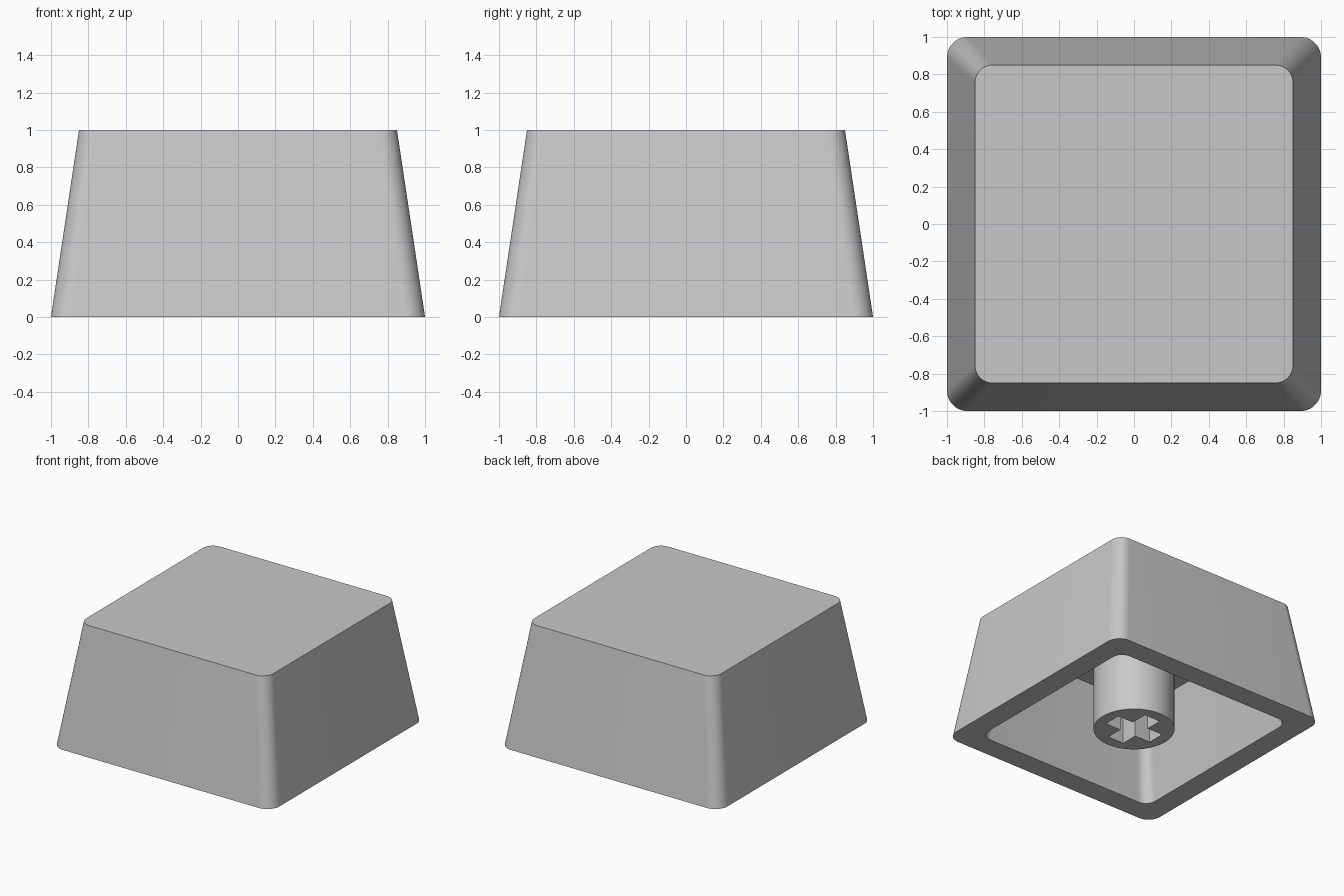
import bpy, bmesh, math

old = bpy.data.objects.get("Cube")
if old:
    bpy.data.objects.remove(old, do_unlink=True)

grey = bpy.data.materials.new("light_grey_plastic")
grey.use_nodes = True
colour = (0.58, 0.58, 0.58, 1)
grey.diffuse_color = colour
grey.node_tree.nodes["Principled BSDF"].inputs["Base Color"].default_value = colour


def rounded_square(half, radius, steps=12):
    """Outline of a square with rounded corners."""
    points = []
    for corner in range(4):
        middle = math.radians(45 + 90 * corner)
        reach = (half - radius) * math.sqrt(2)
        for i in range(steps + 1):
            a = math.radians(90 * corner + 90 * i / steps)
            points.append((reach * math.cos(middle) + radius * math.cos(a),
                           reach * math.sin(middle) + radius * math.sin(a)))
    return points


def loft(name, sections):
    """Join outlines given as (points, z) and cap both ends."""
    bm = bmesh.new()
    rings = [[bm.verts.new((x, y, z)) for x, y in pts] for pts, z in sections]
    for low, high in zip(rings, rings[1:]):
        for i in range(len(low)):
            j = (i + 1) % len(low)
            bm.faces.new((low[i], low[j], high[j], high[i]))
    bm.faces.new(rings[0])
    bm.faces.new(rings[-1])
    bmesh.ops.recalc_face_normals(bm, faces=bm.faces)
    mesh = bpy.data.meshes.new(name)
    bm.to_mesh(mesh)
    bm.free()
    mesh.materials.append(grey)
    obj = bpy.data.objects.new(name, mesh)
    bpy.context.collection.objects.link(obj)
    return obj


def select_only(obj):
    bpy.ops.object.select_all(action='DESELECT')
    obj.select_set(True)
    bpy.context.view_layer.objects.active = obj


def smooth(obj):
    select_only(obj)
    bpy.ops.object.shade_smooth_by_angle(angle=math.radians(30))


# Hollow tapered cap: cavity ceiling, cavity mouth, outer base, outer top
cap = loft("keycap_shell", [
    (rounded_square(0.69, 0.075), 0.755),
    (rounded_square(0.82, 0.09), 0),
    (rounded_square(1.0, 0.11), 0),
    (rounded_square(0.85, 0.094), 1.0),
])
smooth(cap)

# Round stem, sunk slightly into the ceiling
circle = [(0.305 * math.cos(math.tau * i / 64), 0.305 * math.sin(math.tau * i / 64))
          for i in range(64)]
stem = loft("switch_stem", [(circle, 0), (circle, 0.8)])

# Cross-shaped socket cut up into the stem
arm, width = 0.215, 0.073
quarter = [(arm, -width), (arm, width), (width, width)]
cross = []
for turn in range(4):
    cross += quarter
    quarter = [(-y, x) for x, y in quarter]
cutter = loft("cross_socket_cutter", [(cross, -0.1), (cross, 0.45)])
cutter.hide_render = True

cut = stem.modifiers.new("cross_socket", 'BOOLEAN')
cut.operation = 'DIFFERENCE'
cut.solver = 'EXACT'
cut.object = cutter
select_only(stem)
bpy.ops.object.modifier_apply(modifier=cut.name)
bpy.data.objects.remove(cutter, do_unlink=True)
smooth(stem)
